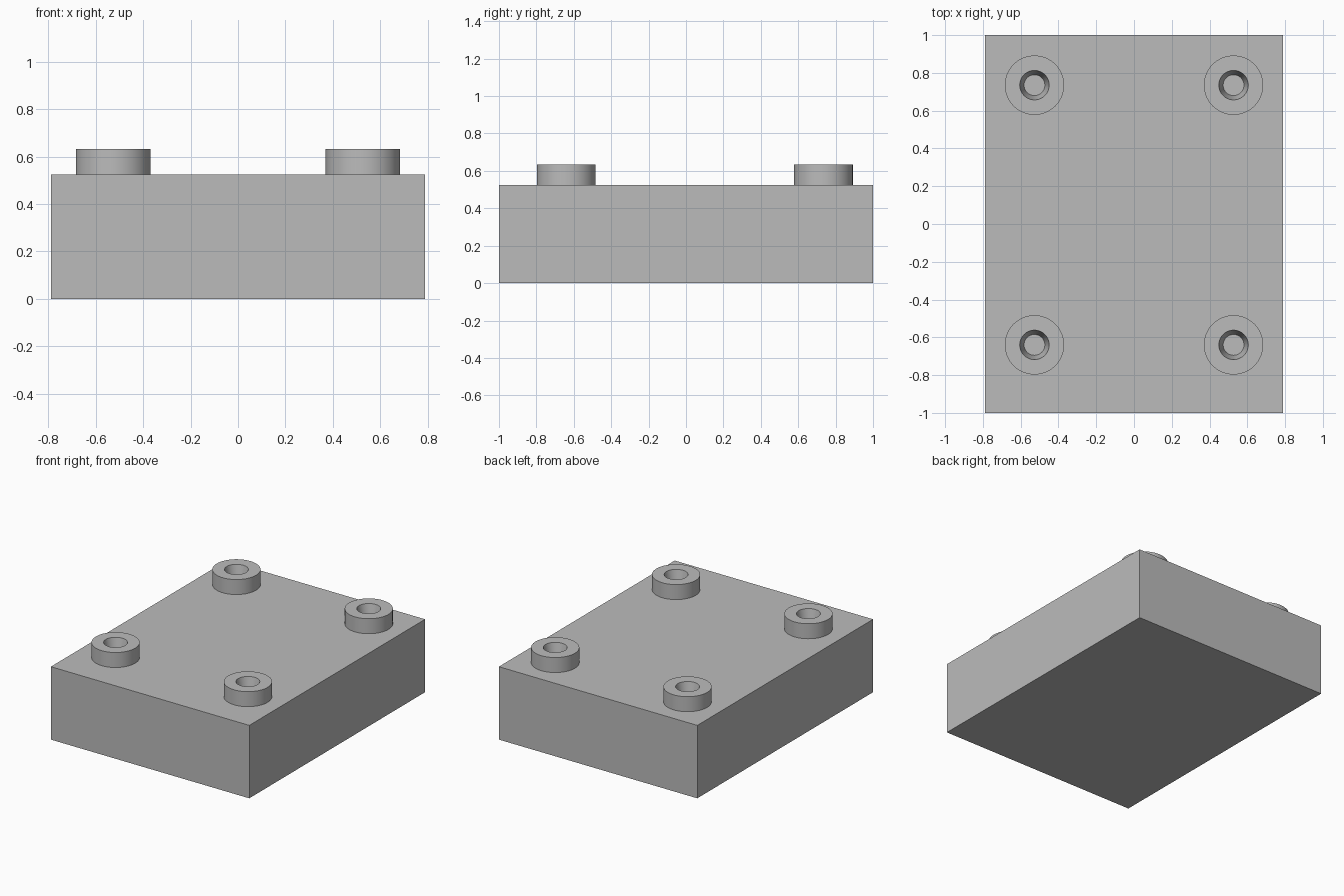
import bpy
import bmesh
import math
from mathutils import Matrix, Vector

if "Cube" in bpy.data.objects:
    bpy.data.objects.remove(bpy.data.objects["Cube"], do_unlink=True)

WIDTH, LENGTH, HEIGHT = 1.58, 2.0, 0.525
BOSS_TOP, BOSS_RADIUS = 0.633, 0.157
HOLE_TOP_RADIUS, HOLE_FLOOR_RADIUS = 0.078, 0.055
HOLE_FLOOR = HEIGHT + 0.002
SEGMENTS = 64

grey = bpy.data.materials.new("plain_grey")
grey.use_nodes = True
COLOR = (0.5, 0.5, 0.5, 1.0)
grey.diffuse_color = COLOR
grey.node_tree.nodes["Principled BSDF"].inputs["Base Color"].default_value = COLOR


def make_object(name, bm):
    bmesh.ops.recalc_face_normals(bm, faces=bm.faces)
    mesh = bpy.data.meshes.new(name)
    bm.to_mesh(mesh)
    bm.free()
    mesh.materials.append(grey)
    obj = bpy.data.objects.new(name, mesh)
    bpy.context.collection.objects.link(obj)
    return obj


def make_boss(name, x, y):
    # Lathed profile: outer wall, flat rim, tapered hole and its floor
    profile = [(0, HEIGHT), (BOSS_RADIUS, HEIGHT), (BOSS_RADIUS, BOSS_TOP),
               (HOLE_TOP_RADIUS, BOSS_TOP), (HOLE_FLOOR_RADIUS, HOLE_FLOOR),
               (0, HOLE_FLOOR)]
    bm = bmesh.new()
    verts = [bm.verts.new((r, 0, z)) for r, z in profile]
    edges = [bm.edges.new(pair) for pair in zip(verts, verts[1:])]
    bmesh.ops.spin(bm, geom=verts + edges, cent=(0, 0, 0), axis=(0, 0, 1),
                   angle=math.tau, steps=SEGMENTS, use_duplicate=False)
    bmesh.ops.remove_doubles(bm, verts=bm.verts, dist=0.0001)
    obj = make_object(name, bm)
    obj.location = (x, y, 0)
    bpy.ops.object.select_all(action='DESELECT')
    obj.select_set(True)
    bpy.context.view_layer.objects.active = obj
    bpy.ops.object.shade_smooth_by_angle(angle=math.radians(30))


# Solid rectangular body
body = bmesh.new()
bmesh.ops.create_cube(body, size=1, matrix=Matrix.Translation(Vector((0, 0, HEIGHT / 2)))
                      @ Matrix.Diagonal((WIDTH, LENGTH, HEIGHT, 1)))
make_object("block_body", body)

# Four hollow round bosses, set slightly towards the back
for end, y in (("front", -0.64), ("back", 0.735)):
    for side, x in (("right", -0.527), ("left", 0.527)):
        make_boss(f"{end}_{side}_boss", x, y)
